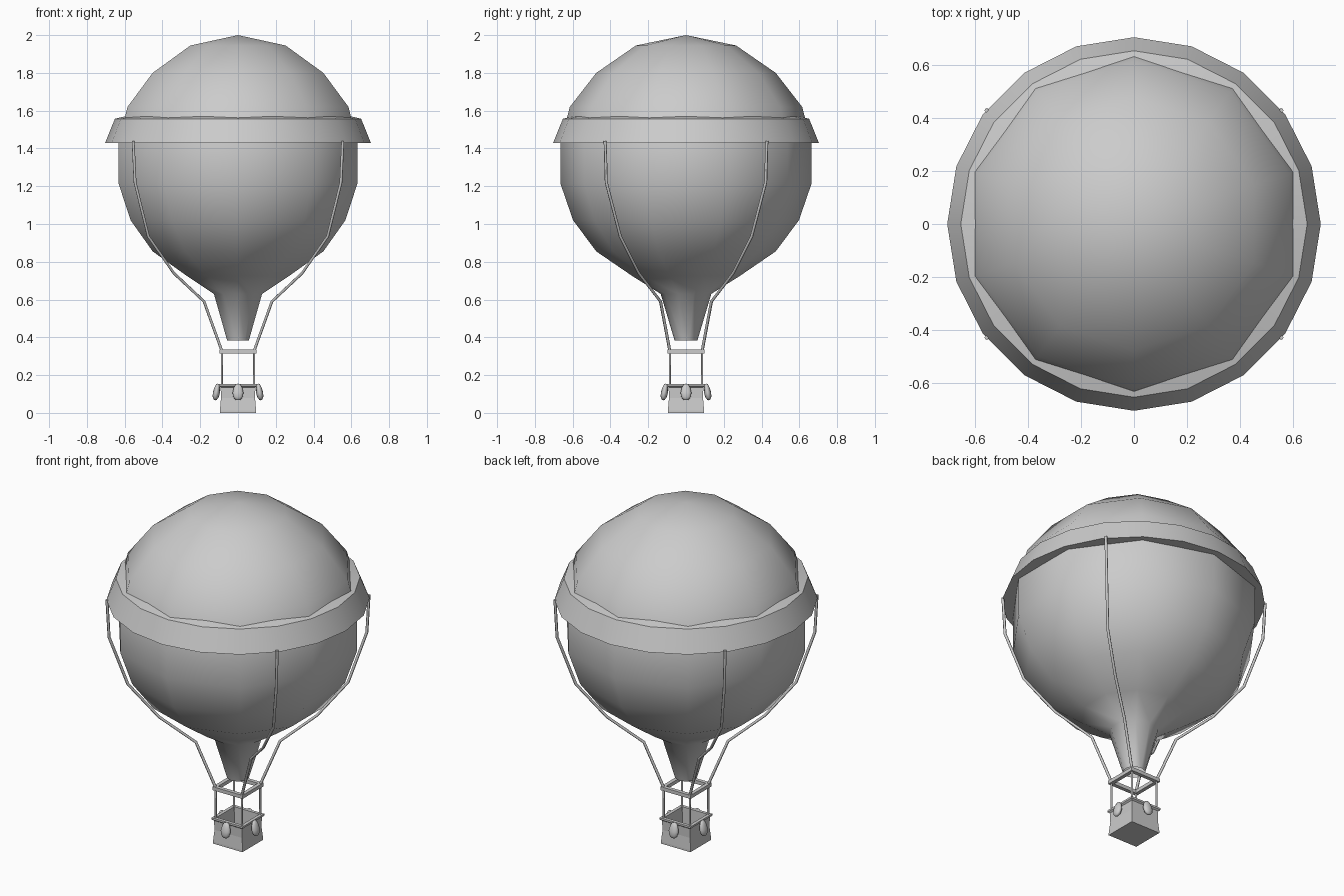
import bpy, bmesh, math
from mathutils import Vector

if "Cube" in bpy.data.objects:
    bpy.data.objects.remove(bpy.data.objects["Cube"])


def finish(name, bm, angle=None):
    bmesh.ops.remove_doubles(bm, verts=bm.verts, dist=1e-5)
    bmesh.ops.recalc_face_normals(bm, faces=bm.faces)
    me = bpy.data.meshes.new(name)
    bm.to_mesh(me)
    bm.free()
    ob = bpy.data.objects.new(name, me)
    bpy.context.collection.objects.link(ob)
    if angle:
        bpy.ops.object.select_all(action='DESELECT')
        ob.select_set(True)
        bpy.context.view_layer.objects.active = ob
        bpy.ops.object.shade_smooth_by_angle(angle=math.radians(angle))
    return ob


def lathe(name, profile, sides, start=0.0, closed=False, angle=None):
    """Spin (radius, z) points around the z axis."""
    bm = bmesh.new()
    rings = []
    for r, z in profile:
        rings.append([bm.verts.new((r * math.cos(start + math.tau * i / sides),
                                    r * math.sin(start + math.tau * i / sides), z))
                      for i in range(sides)] if r > 0 else [bm.verts.new((0, 0, z))] * sides)
    pairs = list(zip(rings, rings[1:]))
    if closed:
        pairs.append((rings[-1], rings[0]))
    for a, b in pairs:
        for i in range(sides):
            j = (i + 1) % sides
            bm.faces.new(list(dict.fromkeys((a[i], a[j], b[j], b[i]))))
    return finish(name, bm, angle)


def tube(name, points, radius, sides=6):
    """Sweep a round section along a path."""
    pts = [Vector(p) for p in points]
    bm = bmesh.new()
    rings = []
    for k, p in enumerate(pts):
        t = (pts[min(k + 1, len(pts) - 1)] - pts[max(k - 1, 0)]).normalized()
        u = t.cross(Vector((pts[-1].y, -pts[-1].x, 0))).normalized()
        v = t.cross(u)
        rings.append([bm.verts.new(p + radius * (u * math.cos(math.tau * i / sides)
                                                 + v * math.sin(math.tau * i / sides)))
                      for i in range(sides)])
    for a, b in zip(rings, rings[1:]):
        for i in range(sides):
            j = (i + 1) % sides
            bm.faces.new((a[i], a[j], b[j], b[i]))
    bm.faces.new(rings[0])
    bm.faces.new(rings[-1])
    return finish(name, bm, 65)


# Envelope: ten-sided balloon with an open neck
lathe("envelope", [(0, 2.0), (0.265, 1.945), (0.475, 1.80), (0.615, 1.62),
                   (0.665, 1.43), (0.665, 1.215), (0.598, 1.02), (0.475, 0.855),
                   (0.285, 0.725), (0.134, 0.63), (0.06, 0.382)],
      10, math.pi / 2, angle=80)

# Flared band around the envelope
lathe("skirt_band", [(0.59, 1.572), (0.652, 1.557), (0.703, 1.43), (0.62, 1.433)],
      20, closed=True, angle=30)

# Ropes and basket posts at the four corners
rope = [(0.086, 0.086, 0.33), (0.18, 0.135, 0.59), (0.34, 0.25, 0.74),
        (0.475, 0.348, 0.935), (0.545, 0.422, 1.22), (0.555, 0.428, 1.44)]
for sx, ex in ((-1, "left"), (1, "right")):
    for sy, ey in ((-1, "front"), (1, "back")):
        tube(f"rope_{ey}_{ex}", [(x * sx, y * sy, z) for x, y, z in rope], 0.008)
        tube(f"post_{ey}_{ex}", [(0.085 * sx, 0.085 * sy, 0.13),
                                 (0.085 * sx, 0.085 * sy, 0.325)], 0.006)

# Square load frame above the basket
s = math.sqrt(2)
lathe("load_frame", [(0.098 * s, 0.315), (0.098 * s, 0.336),
                     (0.076 * s, 0.336), (0.076 * s, 0.315)], 4, math.pi / 4, closed=True)

# Hollow basket with a slightly pinched waist
lathe("basket", [(0, 0), (0.096 * s, 0), (0.096 * s, 0.012), (0.09 * s, 0.08),
                 (0.092 * s, 0.135), (0.101 * s, 0.142), (0.101 * s, 0.153),
                 (0.082 * s, 0.153), (0.08 * s, 0.02), (0, 0.02)], 4, math.pi / 4)

# Sandbags hanging on the basket sides
for i, side in enumerate(("right", "back", "left", "front")):
    a = i * math.pi / 2
    bag = lathe(f"sandbag_{side}", [(0, 0.046), (0.014, 0.041), (0.024, 0.022),
                                    (0.03, -0.005), (0.025, -0.028), (0.013, -0.041),
                                    (0, -0.044)], 10, angle=80)
    bag.scale = (0.62, 1, 1)
    bag.location = (0.114 * math.cos(a), 0.114 * math.sin(a), 0.11)
    bag.rotation_euler = (0, math.radians(-10), a)
